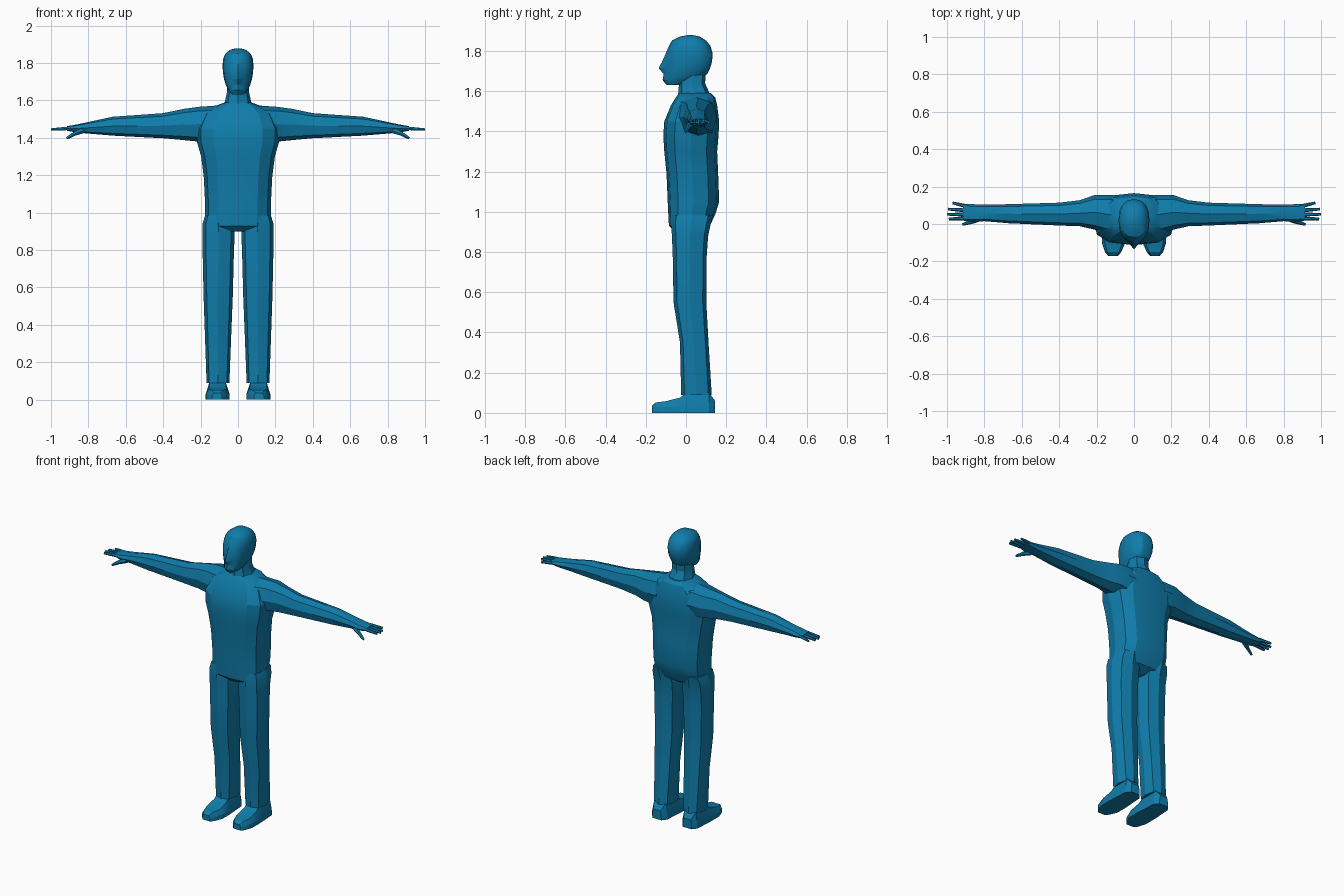
import bpy, bmesh, math
from mathutils import Vector

blue = bpy.data.materials.new("blue")
blue.diffuse_color = (0.005, 0.205, 0.41, 1)


def loft(name, rings, mirror=False, angle=22):
    """Skin a list of equal-length point rings and cap both ends."""
    bm = bmesh.new()
    vs = [[bm.verts.new(p) for p in r] for r in rings]
    n = len(vs[0])
    for a, b in zip(vs, vs[1:]):
        for i in range(n):
            j = (i + 1) % n
            bm.faces.new((a[i], a[j], b[j], b[i]))
    bm.faces.new(vs[0][::-1])
    bm.faces.new(vs[-1])
    bmesh.ops.recalc_face_normals(bm, faces=bm.faces)
    me = bpy.data.meshes.new(name)
    bm.to_mesh(me)
    bm.free()
    me.materials.append(blue)
    ob = bpy.data.objects.new(name, me)
    bpy.context.collection.objects.link(ob)
    bpy.ops.object.select_all(action='DESELECT')
    ob.select_set(True)
    bpy.context.view_layer.objects.active = ob
    bpy.ops.object.shade_smooth_by_angle(angle=math.radians(angle))
    if mirror:
        ob.modifiers.new("mirror", 'MIRROR')
    return ob


def oval(n, u0, u1, v0, v1, p=0.75, turn=0.0):
    """Boxy oval filling the rectangle u0..u1, v0..v1."""
    out = []
    for i in range(n):
        a = 2 * math.pi * (i + turn) / n
        c, s = math.cos(a), math.sin(a)
        c = math.copysign(abs(c) ** p, c) if abs(c) > 1e-6 else 0
        s = math.copysign(abs(s) ** p, s) if abs(s) > 1e-6 else 0
        out.append(((u0 + u1) / 2 + c * (u1 - u0) / 2, (v0 + v1) / 2 + s * (v1 - v0) / 2))
    return out


def level(z, x0, x1, y0, y1, n=12, p=0.75):
    return [(x, y, z) for x, y in oval(n, x0, x1, y0, y1, p)]


def slice_x(x, y0, y1, z0, z1, n=8, p=0.8):
    return [(x, y, z) for y, z in oval(n, y0, y1, z0, z1, p)]


# torso with hem and pelvis: height, half width, front, back
torso = [(0.90, 0.045, -0.055, 0.07), (0.93, 0.172, -0.085, 0.118),
         (0.985, 0.176, -0.088, 0.145), (1.05, 0.176, -0.091, 0.165),
         (1.19, 0.183, -0.097, 0.16), (1.30, 0.197, -0.108, 0.155),
         (1.38, 0.220, -0.113, 0.162), (1.45, 0.222, -0.108, 0.165),
         (1.53, 0.185, -0.075, 0.155), (1.57, 0.125, -0.050, 0.145),
         (1.59, 0.07, -0.035, 0.125)]
loft("torso", [level(z, -w, w, f, b) for z, w, f, b in torso])

# neck
neck = [(1.56, 0.085, -0.045, 0.135), (1.595, 0.07, -0.038, 0.115),
        (1.64, 0.06, -0.035, 0.095), (1.71, 0.06, -0.03, 0.10)]
loft("neck", [level(z, -w, w, f, b, 8, 0.8) for z, w, f, b in neck])

# head: height, half width, face front, back, centre-line bump
head = [(1.632, 0.032, -0.098, -0.025, 0.0), (1.655, 0.052, -0.110, 0.055, 0.006),
        (1.685, 0.066, -0.103, 0.105, 0.008), (1.715, 0.075, -0.102, 0.120, 0.034),
        (1.745, 0.080, -0.100, 0.129, 0.020), (1.785, 0.083, -0.097, 0.133, 0.005),
        (1.825, 0.079, -0.085, 0.122, 0.0), (1.852, 0.066, -0.070, 0.100, 0.0),
        (1.872, 0.040, -0.030, 0.068, 0.0), (1.879, 0.012, 0.010, 0.035, 0.0)]
rings = []
for z, w, f, b, bump in head:
    ring = level(z, -w, w, f, b, 16, 0.85)
    x, y, _ = ring[12]
    ring[12] = (x, y - bump, z)
    rings.append(ring)
loft("head", rings, angle=28)

# arms, narrowing to flat palms: distance out, front, back, bottom, top
arm = [(0.11, -0.06, 0.155, 1.365, 1.573), (0.21, -0.03, 0.155, 1.38, 1.566),
       (0.29, -0.012, 0.127, 1.388, 1.555), (0.40, -0.008, 0.114, 1.398, 1.532),
       (0.67, 0.004, 0.106, 1.412, 1.513), (0.80, 0.015, 0.103, 1.423, 1.485),
       (0.86, 0.012, 0.106, 1.428, 1.472), (0.915, 0.018, 0.106, 1.438, 1.462)]
loft("arm", [slice_x(*a) for a in arm], mirror=True)


def digit(name, a, b, r0, r1):
    a, b = Vector(a), Vector(b)
    d = (b - a).normalized()
    side = d.cross(Vector((0, 0, 1))).normalized()
    up = side.cross(d)
    loft(name, [[c + side * (r * u) + up * (r * v) for u, v in oval(6, -1, 1, -1, 1, 1)]
                for c, r in ((a, r0), (a.lerp(b, 0.6), (r0 + r1) / 2), (b, r1))], mirror=True)


# fingers and thumb
for i, (y0, y1, tip) in enumerate([(0.030, 0.027, 0.99), (0.050, 0.052, 1.0),
                                   (0.072, 0.080, 0.995), (0.094, 0.113, 0.97)]):
    digit("finger_%d" % (i + 1), (0.89, y0, 1.452), (tip, y1, 1.445), 0.011, 0.007)
digit("thumb", (0.83, 0.03, 1.44), (0.875, 0.010, 1.422), 0.017, 0.012)
digit("thumb_tip", (0.87, 0.012, 1.424), (0.915, -0.002, 1.398), 0.012, 0.007)

# trouser legs: height, inner, outer, front, back
leg = [(0.985, 0.04, 0.176, -0.07, 0.135), (0.94, 0.022, 0.19, -0.074, 0.123),
       (0.88, 0.018, 0.19, -0.070, 0.110), (0.78, 0.022, 0.189, -0.066, 0.103),
       (0.55, 0.028, 0.184, -0.062, 0.101), (0.35, 0.036, 0.177, -0.030, 0.112),
       (0.09, 0.046, 0.168, -0.024, 0.128)]
loft("trouser_leg", [level(z, a, b, f, k, 8, 0.72) for z, a, b, f, k in leg], mirror=True)


# shoes: slices from heel to toe with sloping top
def shoe_slice(y, x0, x1, top, inset):
    m = min(0.03, top * 0.6)
    return [(x0, y, 0), (x1, y, 0), (x1, y, m), (x1 - inset, y, top),
            (x0 + inset, y, top), (x0, y, m)]


shoe = [(0.145, 0.078, 0.142, 0.06, 0.006), (0.115, 0.055, 0.165, 0.10, 0.014),
        (0.0, 0.047, 0.172, 0.098, 0.020), (-0.03, 0.045, 0.173, 0.076, 0.020),
        (-0.10, 0.046, 0.172, 0.058, 0.016), (-0.15, 0.068, 0.155, 0.052, 0.012),
        (-0.17, 0.085, 0.138, 0.036, 0.008)]
loft("shoe", [shoe_slice(*s) for s in shoe], mirror=True)
